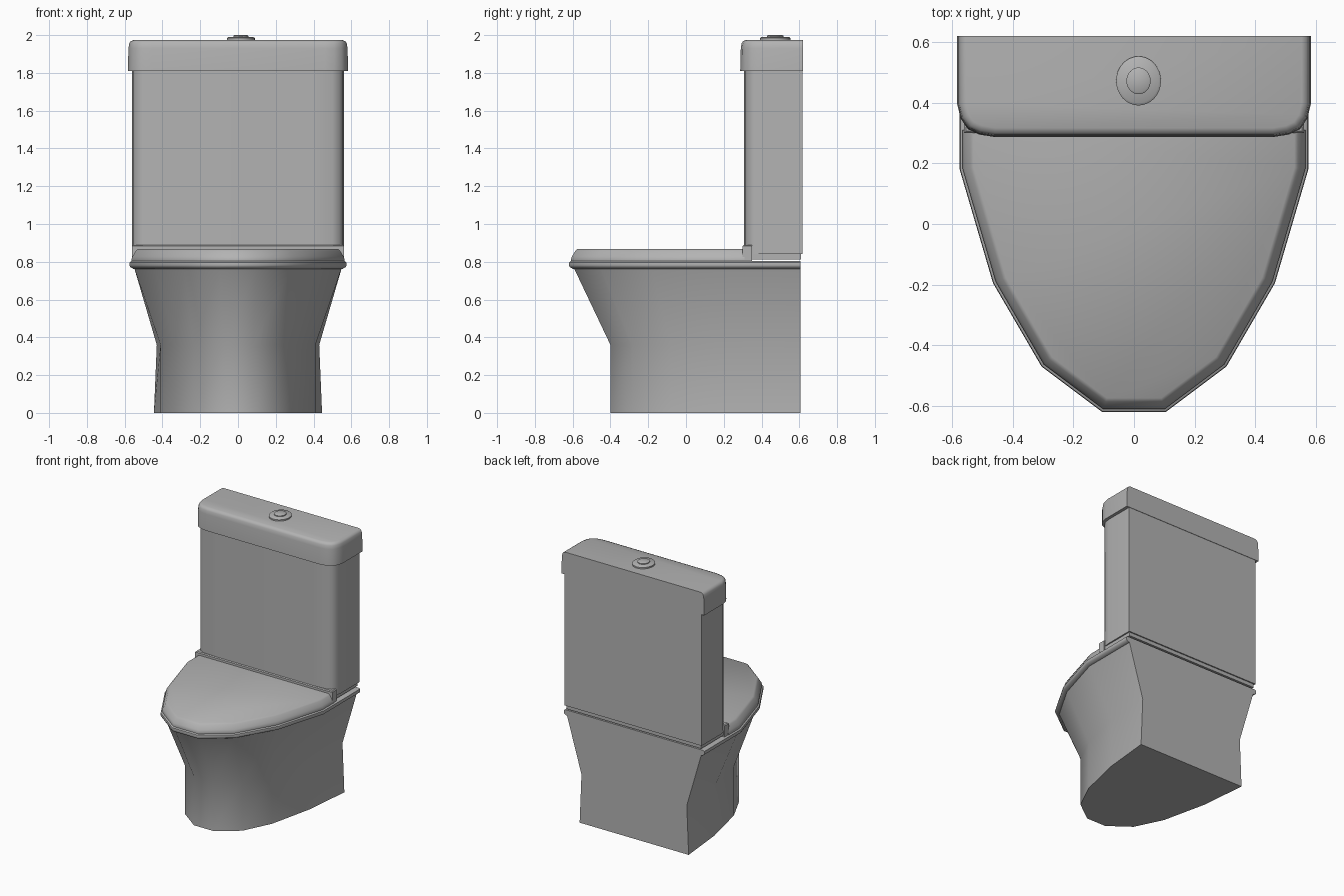
import bpy, math
from mathutils import Vector

if "Cube" in bpy.data.objects:
    bpy.data.objects.remove(bpy.data.objects["Cube"])

grey = bpy.data.materials.new("grey_ceramic")
grey.diffuse_color = (0.45, 0.45, 0.45, 1)
grey.use_nodes = True
grey.node_tree.nodes["Principled BSDF"].inputs["Base Color"].default_value = grey.diffuse_color


def ring(half, z, inset=0.0):
    """Mirror a front-to-back half outline, inset everywhere but at the back."""
    pts = [Vector(p) for p in half]
    line = [Vector((-pts[0].x, pts[0].y))] + pts
    out = []
    for i in range(1, len(line)):
        d1 = (line[i] - line[i - 1]).normalized()
        n1 = Vector((d1.y, -d1.x))
        if i == len(line) - 1:
            out.append(Vector((line[i].x - inset, line[i].y)))
            continue
        d2 = (line[i + 1] - line[i]).normalized()
        n2 = Vector((d2.y, -d2.x))
        out.append(line[i] - (n1 + n2) * inset / (1 + n1.dot(n2)))
    return [(p.x, p.y, z) for p in out] + [(-p.x, p.y, z) for p in reversed(out)]


def loft(name, rings, angle=40):
    n = len(rings[0])
    verts = [v for r in rings for v in r]
    faces = [list(range(n))[::-1], list(range(len(verts) - n, len(verts)))]
    for k in range(len(rings) - 1):
        for i in range(n):
            j = (i + 1) % n
            faces.append([k * n + i, k * n + j, (k + 1) * n + j, (k + 1) * n + i])
    me = bpy.data.meshes.new(name)
    me.from_pydata(verts, [], faces)
    me.materials.append(grey)
    ob = bpy.data.objects.new(name, me)
    bpy.context.collection.objects.link(ob)
    bpy.ops.object.select_all(action='DESELECT')
    ob.select_set(True)
    bpy.context.view_layer.objects.active = ob
    bpy.ops.object.shade_smooth_by_angle(angle=math.radians(angle))
    return ob


def circle(cx, cy, rx, ry, z, n=32):
    return [(cx + rx * math.cos(2 * math.pi * i / n),
             cy + ry * math.sin(2 * math.pi * i / n), z) for i in range(n)]


def box(name, x, y0, y1, z0, z1, bevel):
    half = [(x, y0), (x, y1)]
    return loft(name, [ring(half, z0), ring(half, z1 - bevel),
                       ring(half, z1, bevel)], 30)


foot = [(0.08, -0.40), (0.235, -0.285), (0.335, -0.08), (0.41, 0.25), (0.445, 0.605)]
waist = [(0.08, -0.40), (0.235, -0.285), (0.335, -0.08), (0.41, 0.25), (0.43, 0.605)]
bowl = [(0.105, -0.62), (0.305, -0.47), (0.465, -0.195), (0.575, 0.18), (0.575, 0.605)]
lid = bowl[:-1] + [(0.575, 0.31)]
tank = [(0.40, 0.306), (0.50, 0.313), (0.537, 0.33), (0.555, 0.36), (0.56, 0.40), (0.56, 0.617)]
cover = [(0.46, 0.287), (0.51, 0.295), (0.548, 0.313), (0.572, 0.348), (0.583, 0.395), (0.583, 0.62)]

# Pedestal: straight foot flaring out to the bowl
loft("pedestal", [ring(foot, 0), ring(waist, 0.36), ring(bowl, 0.77, 0.025)], 60)

# Rim of the bowl
loft("rim", [ring(bowl, 0.762, 0.022), ring(bowl, 0.772, 0.004), ring(bowl, 0.782),
             ring(bowl, 0.797, 0.002), ring(bowl, 0.803, 0.01)])

# Closed seat lid with chamfered edge
loft("seat_lid", [ring(lid, 0.80, 0.012), ring(lid, 0.812, 0.01), ring(lid, 0.828, 0.016),
                  ring(lid, 0.858, 0.034), ring(lid, 0.868, 0.046)])

# Hinge bar between lid and tank
box("hinge_bar", 0.56, 0.30, 0.35, 0.80, 0.89, 0.006)

# Tank and the narrow plinth under it
box("tank_plinth", 0.55, 0.34, 0.608, 0.813, 0.85, 0.002)
loft("tank", [ring(tank, 0.84), ring(tank, 1.83)])

# Tank cover with rounded top edge
loft("tank_cover", [ring(cover, 1.81), ring(cover, 1.93, 0.003), ring(cover, 1.955, 0.007),
                    ring(cover, 1.967, 0.014), ring(cover, 1.974, 0.03)])

# Flush button: collar and raised centre
bx, by = 0.015, 0.472
loft("button_collar", [circle(bx, by, 0.074, 0.081, 1.965), circle(bx, by, 0.074, 0.081, 1.984),
                       circle(bx, by, 0.066, 0.073, 1.990)])
loft("flush_button", [circle(bx, by, 0.04, 0.044, 1.985), circle(bx, by, 0.04, 0.044, 1.996),
                      circle(bx, by, 0.034, 0.038, 2.0)])
